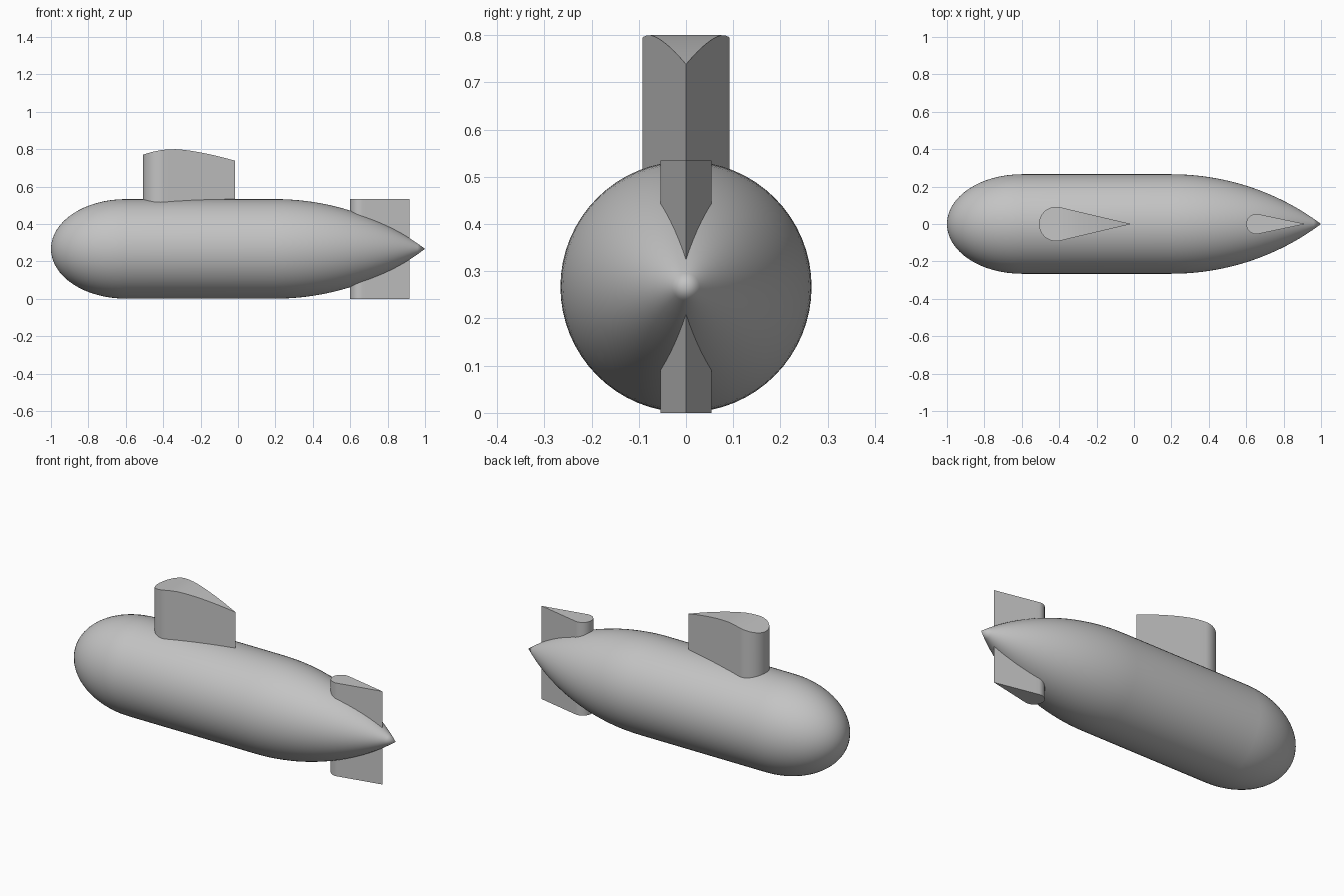
import bpy, bmesh
from math import sin, cos, pi, acos, sqrt, radians

cube = bpy.data.objects.get("Cube")
if cube:
    bpy.data.objects.remove(cube, do_unlink=True)

RADIUS, AXIS_Z = 0.266, 0.267

grey = bpy.data.materials.new("plain_grey")
grey.use_nodes = True
grey.diffuse_color = (0.55, 0.55, 0.55, 1)
grey.node_tree.nodes["Principled BSDF"].inputs["Base Color"].default_value = (0.55, 0.55, 0.55, 1)


def finish(name, bm):
    bmesh.ops.recalc_face_normals(bm, faces=bm.faces)
    mesh = bpy.data.meshes.new(name)
    bm.to_mesh(mesh)
    bm.free()
    mesh.materials.append(grey)
    obj = bpy.data.objects.new(name, mesh)
    bpy.context.collection.objects.link(obj)
    bpy.ops.object.select_all(action='DESELECT')
    obj.select_set(True)
    bpy.context.view_layer.objects.active = obj
    bpy.ops.object.shade_smooth_by_angle(angle=radians(30))


def hull():
    # Elliptical nose, straight middle, circular-arc tail taper
    nose = [(-0.6 - 0.4 * cos(a), RADIUS * sin(a))
            for a in (pi / 2 * i / 16 for i in range(17))]
    length = 0.8
    arc = length ** 2 / (2 * RADIUS) + RADIUS / 2
    tail = [(0.2 + t, RADIUS - arc + sqrt(arc ** 2 - t ** 2))
            for t in (length * i / 20 for i in range(21))]
    bm = bmesh.new()
    verts = [bm.verts.new((x, 0, AXIS_Z + r)) for x, r in nose + tail]
    edges = [bm.edges.new(pair) for pair in zip(verts, verts[1:])]
    bmesh.ops.spin(bm, geom=verts + edges, cent=(0, 0, AXIS_Z), axis=(1, 0, 0),
                   angle=2 * pi, steps=64, use_merge=True)
    bmesh.ops.remove_doubles(bm, verts=bm.verts, dist=0.0001)
    finish("hull", bm)


def teardrop(name, front, tip, r, bottom, top):
    # Round leading edge with straight tangents to a sharp trailing edge;
    # top is a height function along x
    centre = front + r
    tangent = acos(r / (tip - centre))
    half = [(centre + r * cos(a), r * sin(a))
            for a in (pi - (pi - tangent) * i / 16 for i in range(17))]
    x0, y0 = half[-1]
    half += [(x0 + (tip - x0) * i / 12, y0 * (1 - i / 12)) for i in range(1, 13)]
    bm = bmesh.new()
    rows = [[bm.verts.new((x, s * y, z)) for s, z in
             ((-1, bottom), (-1, top(x)), (1, top(x)), (1, bottom))]
            for x, y in half]
    for a, b in zip(rows, rows[1:]):
        for i in range(4):
            j = (i + 1) % 4
            bm.faces.new((a[i], a[j], b[j], b[i]))
    bmesh.ops.remove_doubles(bm, verts=bm.verts, dist=0.0001)
    finish(name, bm)


def sail_top(x):
    # Crowned roof: quick rise at the front, long fall to the rear
    peak = -0.34
    if x < peak:
        return 0.8 - 0.03 * ((peak - x) / 0.168) ** 2
    return 0.8 - 0.062 * ((x - peak) / 0.325) ** 1.5


hull()
teardrop("sail", -0.508, -0.015, 0.092, 0.45, sail_top)
teardrop("tail_fin", 0.6, 0.916, 0.054, 0.0, lambda x: 2 * AXIS_Z)
